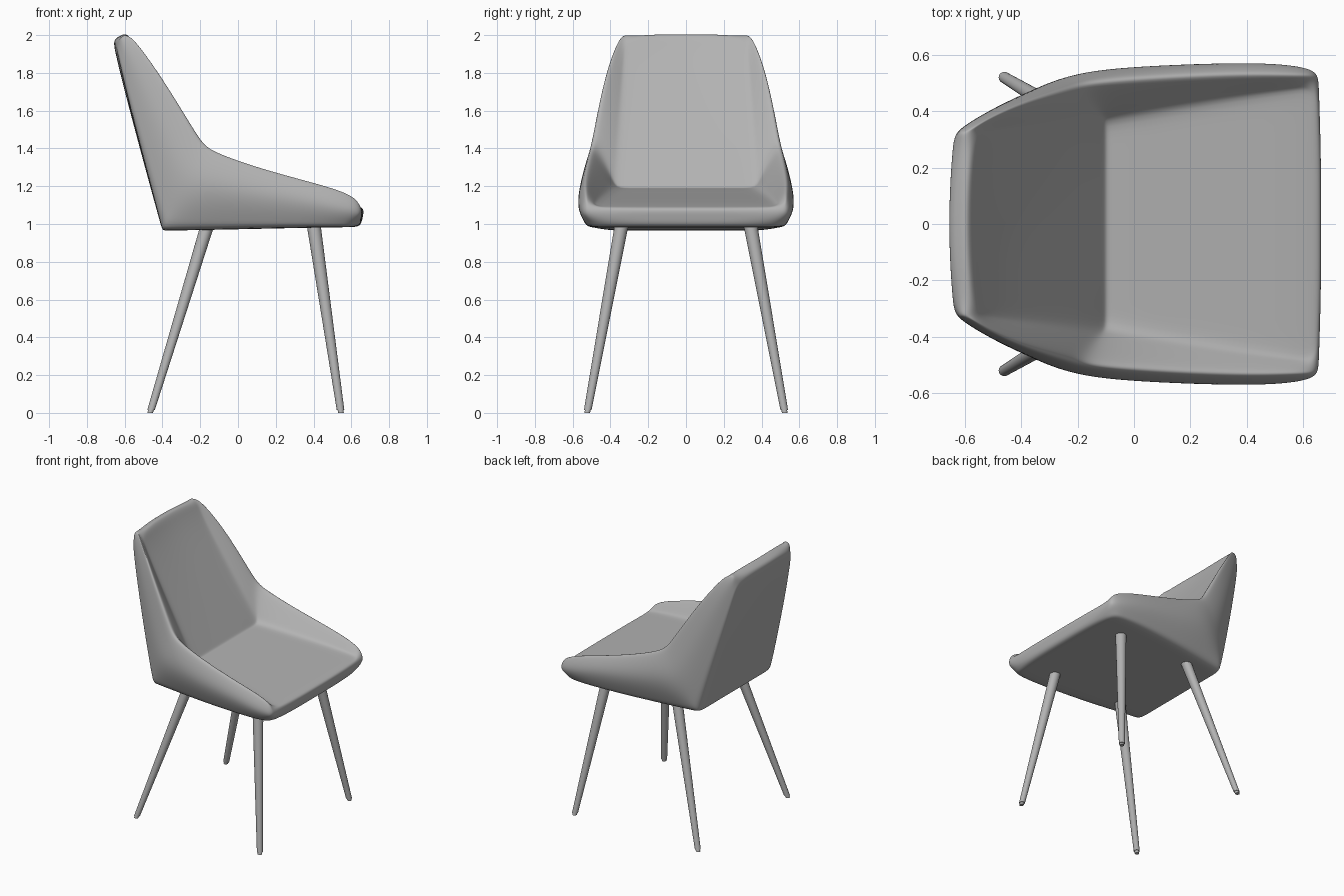
import bpy
import bmesh
from mathutils import Vector

default_cube = bpy.data.objects.get("Cube")
if default_cube:
    bpy.data.objects.remove(default_cube, do_unlink=True)


def make_material(name, colour):
    mat = bpy.data.materials.new(name)
    mat.use_nodes = True
    mat.diffuse_color = colour
    bsdf = next(n for n in mat.node_tree.nodes if n.type == "BSDF_PRINCIPLED")
    bsdf.inputs["Base Color"].default_value = colour
    return mat


GREY = make_material("plain grey", (0.45, 0.45, 0.45, 1))


def make_object(name, bm):
    bmesh.ops.recalc_face_normals(bm, faces=bm.faces[:])
    mesh = bpy.data.meshes.new(name)
    bm.to_mesh(mesh)
    bm.free()
    mesh.materials.append(GREY)
    obj = bpy.data.objects.new(name, mesh)
    bpy.context.scene.collection.objects.link(obj)
    return obj


# Rails of the shell's left half, each running from the seat lip to the top of the back
inner_fold = [(.67, .48, 1.085), (.58, .475, 1.105), (.4, .45, 1.13), (.15, .41, 1.16),
              (0, .385, 1.18), (-.1, .37, 1.19), (-.16, .365, 1.29), (-.34, .345, 1.58),
              (-.52, .325, 1.88), (-.575, .31, 2.015)]
rim = [(.655, .53, 1.1), (.6, .53, 1.17), (.4, .535, 1.23), (.12, .525, 1.31),
       (-.11, .51, 1.395), (-.185, .5, 1.445), (-.24, .485, 1.53), (-.4, .435, 1.79),
       (-.53, .37, 1.965), (-.595, .325, 2.015)]
outer_bulge = [(.66, .55, 1.06), (.57, .585, 1.07), (.4, .595, 1.12), (.08, .59, 1.16),
               (-.15, .575, 1.2), (-.27, .535, 1.22), (-.34, .5, 1.35), (-.47, .435, 1.65),
               (-.58, .37, 1.9), (-.63, .325, 2.0)]
outer_edge = [(.65, .5, .985), (.53, .52, .982), (.35, .525, .98), (0, .49, .972),
              (-.25, .45, .967), (-.4, .43, .965), (-.44, .42, 1.12), (-.54, .38, 1.5),
              (-.62, .335, 1.82), (-.65, .31, 1.975)]
CORNER = 5  # station where the seat turns into the back


def centre(point, station):
    """Centre-line point, bowed slightly backwards towards the top."""
    bow = .02 * max(0, station - CORNER) / 4
    return (point[0] - bow, 0, point[2])


# Padded shell: rings of ten points skinned together, then subdivided
bm = bmesh.new()
rings = []
for i, half in enumerate(zip(inner_fold, rim, outer_bulge, outer_edge)):
    mirrored = [(x, -y, z) for x, y, z in reversed(half)]
    ring = [centre(half[0], i), *half, centre(half[3], i), *mirrored]
    rings.append([bm.verts.new(p) for p in ring])

size = len(rings[0])
for a, b in zip(rings, rings[1:]):
    for k in range(size):
        n = (k + 1) % size
        bm.faces.new((a[k], a[n], b[n], b[k]))
for ring in (rings[0], rings[-1]):
    for cap in ((0, 1, 4, 5), (1, 2, 3, 4), (0, 5, 6, 9), (9, 6, 7, 8)):
        bm.faces.new([ring[k] for k in cap])

# Firm up the folds and piping edges
crease = bm.edges.layers.float.new("crease_edge")


def firm(v, w, amount):
    bm.edges.get((v, w))[crease] = amount


for a, b in zip(rings, rings[1:]):
    for rails, amount in (((1, 9), .5), ((2, 8), .4), ((4, 6), .48)):
        for k in rails:
            firm(a[k], b[k], amount)
for station, amount in ((0, .32), (CORNER, .5), (-1, .32)):
    ring = rings[station]
    for k, n in ((0, 1), (0, 9), (4, 5), (5, 6)):
        firm(ring[k], ring[n], amount)

shell = make_object("seat_shell", bm)
shell.data.shade_smooth()
subdivision = shell.modifiers.new("Soft padding", "SUBSURF")
subdivision.levels = subdivision.render_levels = 4


# Legs: tapered, splayed, with level ends and a small foot glide
def make_leg(name, top, foot, sides=24):
    top, foot = Vector(top), Vector(foot)
    bm = bmesh.new()
    previous = None
    for height, radius in ((0, .015), (.015, .015), (.0151, .02), (1, .037)):
        middle = foot.lerp(top, height)
        circle = bmesh.ops.create_circle(bm, cap_ends=height in (0, 1),
                                         segments=sides, radius=radius)["verts"]
        bmesh.ops.translate(bm, verts=circle, vec=middle)
        if previous:
            for k in range(sides):
                n = (k + 1) % sides
                bm.faces.new((previous[k], previous[n], circle[n], circle[k]))
        previous = circle
    leg = make_object(name, bm)
    bpy.ops.object.select_all(action="DESELECT")
    leg.select_set(True)
    bpy.context.view_layer.objects.active = leg
    bpy.ops.object.shade_smooth_by_angle()


for side, label in ((1, "a"), (-1, "b")):
    make_leg("front_leg_" + label, (.4, side * .34, 1), (.545, side * .523, 0))
    make_leg("rear_leg_" + label, (-.16, side * .34, 1), (-.465, side * .523, 0))
